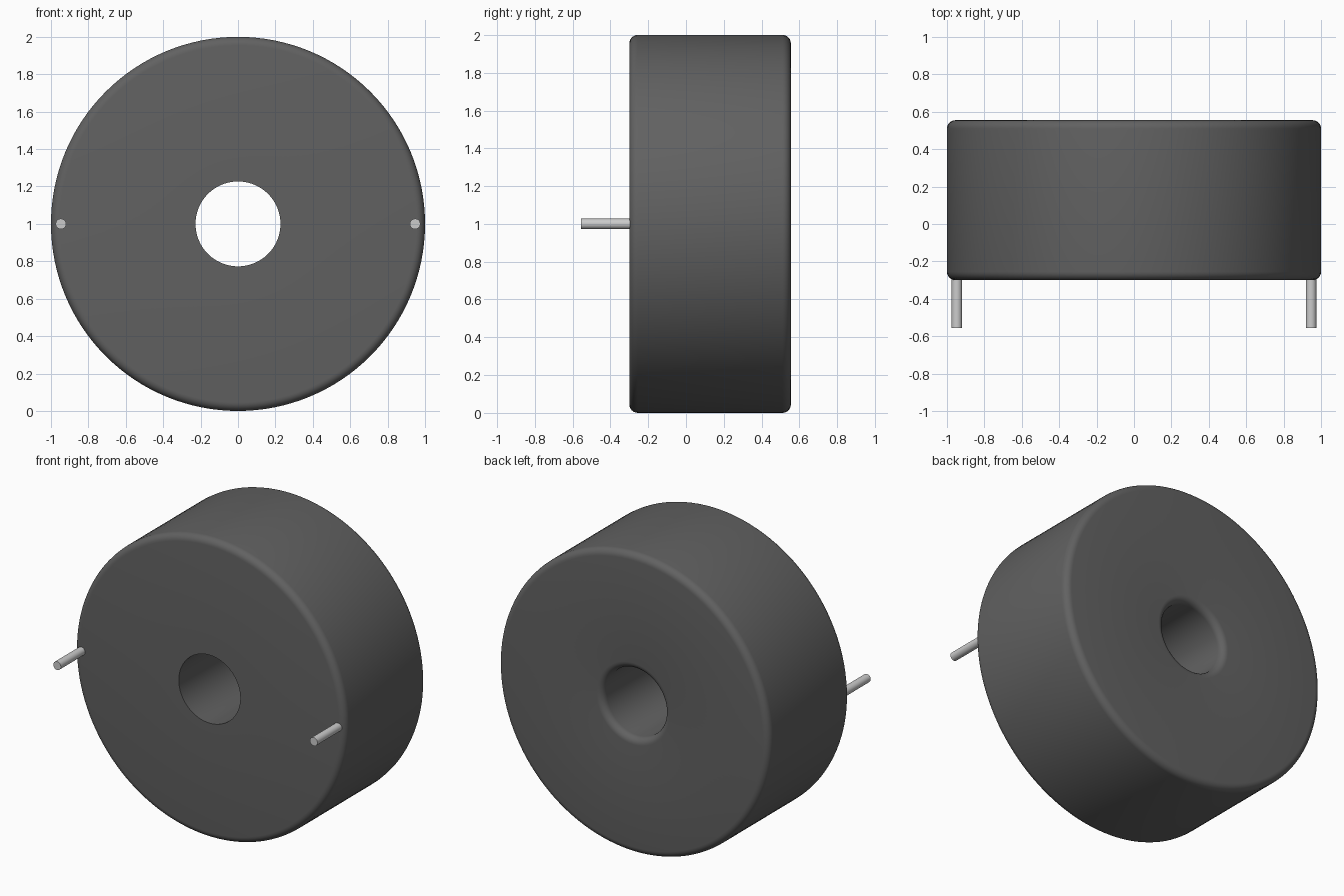
import bpy, bmesh
from math import pi, sin, cos, radians
from mathutils import Vector, Matrix

if "Cube" in bpy.data.objects:
    bpy.data.objects.remove(bpy.data.objects["Cube"])

FRONT, BACK = -0.30, 0.555
R_OUT, R_HOLE, FILLET = 1.0, 0.227, 0.045
CENTRE_Z = 1.0


def material(name, grey):
    mat = bpy.data.materials.new(name)
    mat.diffuse_color = (grey, grey, grey, 1)
    mat.use_nodes = True
    mat.node_tree.nodes["Principled BSDF"].inputs["Base Color"].default_value = mat.diffuse_color
    return mat


def arc(cx, cy, r, start, end, steps=6):
    angles = [radians(start + (end - start) * i / steps) for i in range(steps + 1)]
    return [(cx + r * cos(a), cy + r * sin(a)) for a in angles]


def lathe(name, profile, sides, location, mat):
    """Spin a closed (radius, y) profile around the y axis."""
    bm = bmesh.new()
    verts = [bm.verts.new((r, y, 0)) for r, y in profile]
    edges = [bm.edges.new((verts[i - 1], v)) for i, v in enumerate(verts)]
    bmesh.ops.spin(bm, geom=verts + edges, cent=(0, 0, 0), axis=(0, 1, 0),
                   angle=2 * pi, steps=sides, use_merge=True)
    bmesh.ops.remove_doubles(bm, verts=bm.verts, dist=1e-5)
    bmesh.ops.recalc_face_normals(bm, faces=bm.faces)
    return finish(name, bm, location, mat)


def finish(name, bm, location, mat):
    mesh = bpy.data.meshes.new(name)
    bm.to_mesh(mesh)
    bm.free()
    obj = bpy.data.objects.new(name, mesh)
    obj.location = location
    mesh.materials.append(mat)
    bpy.context.collection.objects.link(obj)
    bpy.ops.object.select_all(action='DESELECT')
    obj.select_set(True)
    bpy.context.view_layer.objects.active = obj
    bpy.ops.object.shade_smooth_by_angle(angle=radians(35))
    return obj


# Round housing: sharp hole edge at the front, rounded rims and back hole edge
f = FILLET
profile = [(R_HOLE, FRONT)]
profile += arc(R_OUT - f, FRONT + f, f, -90, 0)
profile += arc(R_OUT - f, BACK - f, f, 0, 90)
profile += arc(R_HOLE + f, BACK - f, f, 90, 180)
lathe("housing", profile, 128, (0, 0, CENTRE_Z), material("dark_plastic", 0.12))

# Two metal pins on the front face
metal = material("pin_metal", 0.65)
PIN_TIP, PIN_ROOT = -0.555, -0.26
for side, x in (("left", -0.947), ("right", 0.947)):
    bm = bmesh.new()
    bmesh.ops.create_cone(bm, cap_ends=True, segments=32, radius1=0.028, radius2=0.028,
                          depth=PIN_ROOT - PIN_TIP, matrix=Matrix.Rotation(pi / 2, 4, 'X'))
    finish(side + "_pin", bm, (x, (PIN_TIP + PIN_ROOT) / 2, CENTRE_Z), metal)
